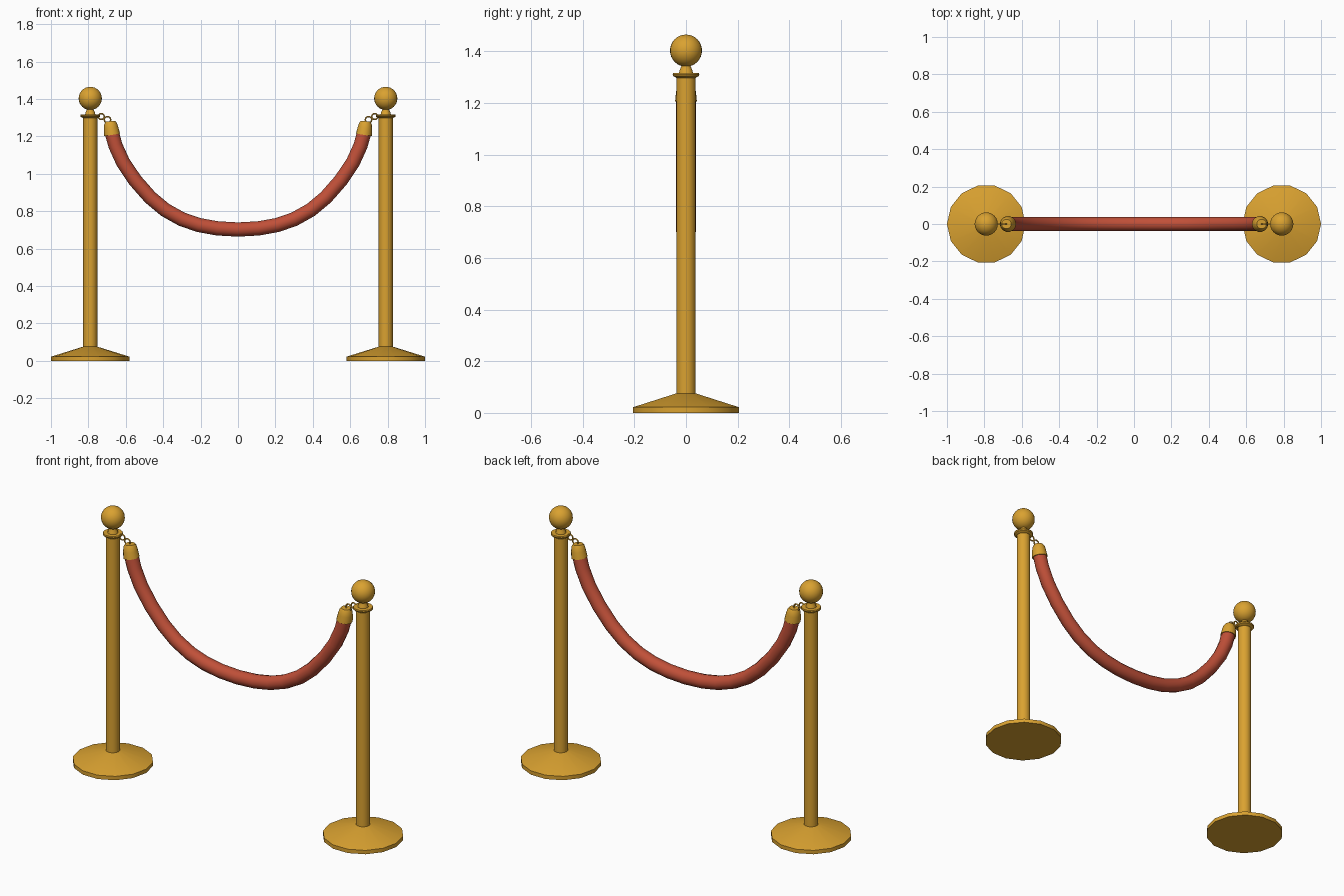
import bpy
import bmesh
import math
from mathutils import Vector

cube = bpy.data.objects.get("Cube")
if cube:
    bpy.data.objects.remove(cube, do_unlink=True)


def material(name, colour):
    mat = bpy.data.materials.new(name)
    mat.use_nodes = True
    mat.diffuse_color = colour
    mat.node_tree.nodes["Principled BSDF"].inputs["Base Color"].default_value = colour
    return mat


GOLD = material("polished gold", (0.70, 0.36, 0.03, 1))
RED = material("red velvet", (0.53, 0.08, 0.04, 1))


def finish(name, bm, mat, angle=35):
    bmesh.ops.recalc_face_normals(bm, faces=bm.faces)
    mesh = bpy.data.meshes.new(name)
    bm.to_mesh(mesh)
    bm.free()
    obj = bpy.data.objects.new(name, mesh)
    bpy.context.collection.objects.link(obj)
    mesh.materials.append(mat)
    bpy.ops.object.select_all(action="DESELECT")
    obj.select_set(True)
    bpy.context.view_layer.objects.active = obj
    bpy.ops.object.shade_smooth_by_angle(angle=math.radians(angle))
    return obj


def sweep(name, path, radii, sides, mat, closed=False, angle=35):
    """Round tube along a path lying in the xz plane."""
    bm = bmesh.new()
    pts = [Vector((x, 0, z)) for x, z in path]
    n = len(pts)
    side = Vector((0, 1, 0))
    rings = []
    for i, p in enumerate(pts):
        ahead = pts[(i + 1) % n] if closed else pts[min(i + 1, n - 1)]
        behind = pts[i - 1] if closed else pts[max(i - 1, 0)]
        normal = (ahead - behind).normalized().cross(side)
        ring = []
        for k in range(sides):
            a = math.tau * k / sides
            ring.append(bm.verts.new(p + radii[i] * (normal * math.cos(a) + side * math.sin(a))))
        rings.append(ring)
    for i in range(n if closed else n - 1):
        r, s = rings[i], rings[(i + 1) % n]
        for k in range(sides):
            j = (k + 1) % sides
            bm.faces.new((r[k], r[j], s[j], s[k]))
    if not closed:
        bm.faces.new(rings[0])
        bm.faces.new(rings[-1])
    return finish(name, bm, mat, angle)


def lathe(name, profile, x, sides, mat):
    """Solid of revolution about a vertical axis at x; profile is (radius, z)."""
    bm = bmesh.new()
    rings = []
    for r, z in profile:
        rings.append([bm.verts.new((x + r * math.cos(math.tau * k / sides),
                                    r * math.sin(math.tau * k / sides), z))
                      for k in range(sides)])
    for r, s in zip(rings, rings[1:]):
        for k in range(sides):
            j = (k + 1) % sides
            bm.faces.new((r[k], r[j], s[j], s[k]))
    bm.faces.new(rings[0])
    bm.faces.new(rings[-1])
    return finish(name, bm, mat)


def link(name, x, z, radius, wire):
    """Small wire ring standing in the xz plane."""
    path = [(x + radius * math.cos(math.tau * k / 14),
             z + radius * math.sin(math.tau * k / 14)) for k in range(14)]
    sweep(name, path, [wire] * len(path), 6, GOLD, closed=True, angle=65)


POST_X = 0.79
for label, s in (("right", -1), ("left", 1)):
    x = s * POST_X
    # Base, pole and collar
    lathe(label + "_base", [(0.21, 0), (0.21, 0.022), (0.037, 0.076)], x, 14, GOLD)
    lathe(label + "_pole", [(0.0375, 0.07), (0.0375, 1.3)], x, 14, GOLD)
    lathe(label + "_collar", [(0.038, 1.297), (0.051, 1.305), (0.053, 1.311),
                              (0.051, 1.317)], x, 14, GOLD)
    lathe(label + "_neck", [(0.028, 1.315), (0.025, 1.328), (0.018, 1.343),
                            (0.018, 1.355)], x, 14, GOLD)
    # Ball finial
    bm = bmesh.new()
    bmesh.ops.create_uvsphere(bm, u_segments=24, v_segments=16, radius=0.062)
    bmesh.ops.translate(bm, vec=(x, 0, 1.403), verts=bm.verts)
    finish(label + "_ball", bm, GOLD)
    # Hook links and rope end cap
    link(label + "_hook_ring", s * 0.731, 1.306, 0.016, 0.004)
    link(label + "_cap_ring", s * 0.698, 1.289, 0.017, 0.004)
    sweep(label + "_rope_cap",
          [(s * 0.673, 1.208), (s * 0.679, 1.245), (s * 0.681, 1.268), (s * 0.682, 1.281)],
          [0.043, 0.039, 0.034, 0.026], 14, GOLD)

# Sagging rope, mirrored about its lowest point
half = [(0.11, 0.708), (0.21, 0.726), (0.30, 0.757), (0.39, 0.807), (0.47, 0.874),
        (0.55, 0.965), (0.615, 1.062), (0.655, 1.15), (0.676, 1.225)]
rope = [(-x, z) for x, z in reversed(half)] + [(0, 0.702)] + half
sweep("rope", rope, [0.038] * len(rope), 12, RED)
